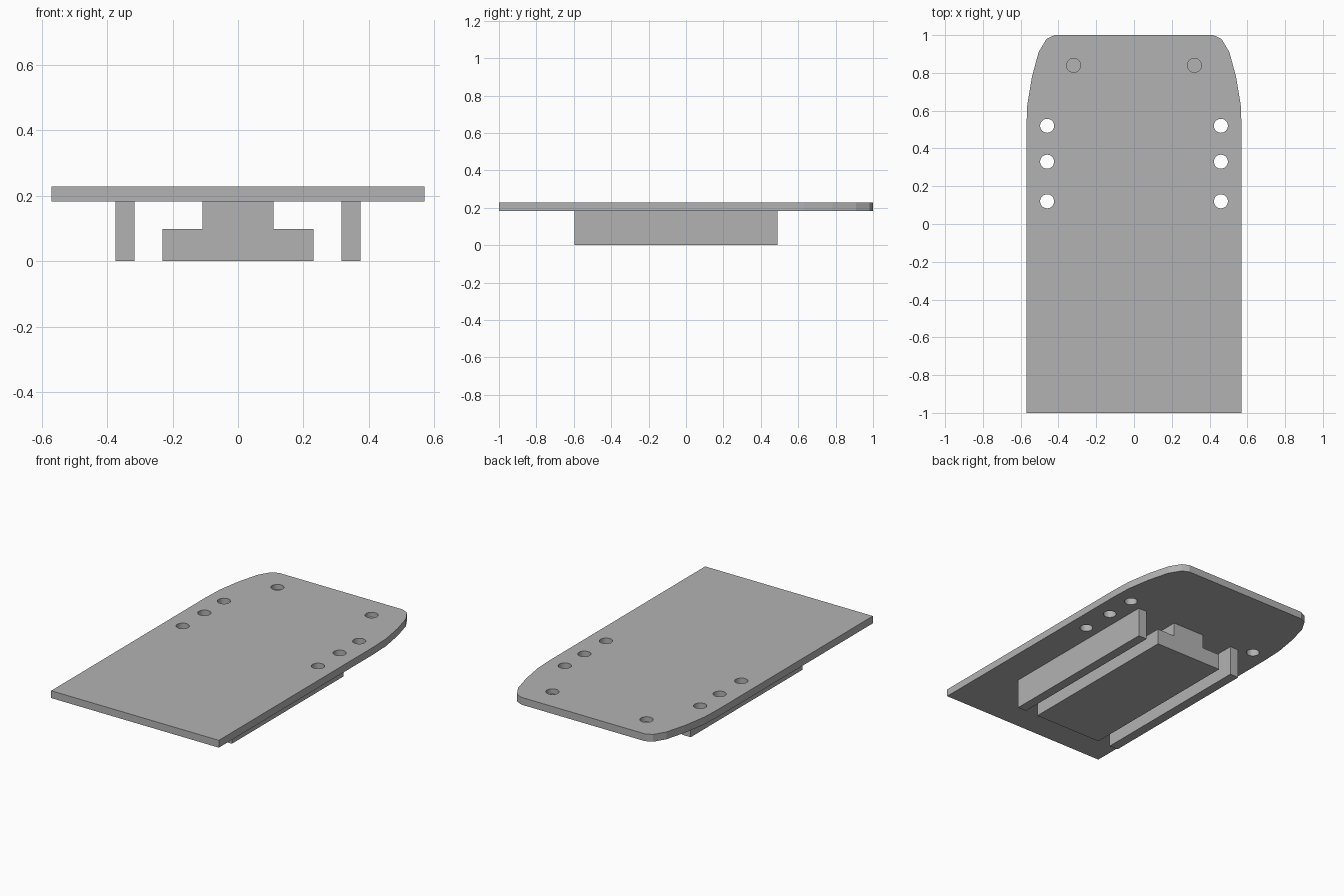
import bpy
import bmesh

cube = bpy.data.objects.get("Cube")
if cube:
    bpy.data.objects.remove(cube, do_unlink=True)

grey = bpy.data.materials.new("plain grey")
grey.use_nodes = True
colour = (0.45, 0.45, 0.45, 1)
grey.diffuse_color = colour
grey.node_tree.nodes["Principled BSDF"].inputs["Base Color"].default_value = colour


def extrude_profile(name, points, direction):
    """Make a solid by sweeping a closed 3D profile along a vector."""
    bm = bmesh.new()
    face = bm.faces.new([bm.verts.new(p) for p in points])
    swept = bmesh.ops.extrude_face_region(bm, geom=[face])["geom"]
    verts = [v for v in swept if isinstance(v, bmesh.types.BMVert)]
    bmesh.ops.translate(bm, verts=verts, vec=direction)
    bmesh.ops.recalc_face_normals(bm, faces=bm.faces)
    mesh = bpy.data.meshes.new(name)
    bm.to_mesh(mesh)
    bm.free()
    mesh.materials.append(grey)
    obj = bpy.data.objects.new(name, mesh)
    bpy.context.collection.objects.link(obj)
    return obj


TOP, UNDER = 0.228, 0.183
BACK, FRONT = 0.49, -0.595
run = (0, BACK - FRONT, 0)

# Deck plate with a rounded back end
half = [(0.57, -1), (0.57, 0.5), (0.565, 0.63), (0.54, 0.78),
        (0.505, 0.91), (0.463, 0.98), (0.42, 1)]
outline = half + [(-x, y) for x, y in reversed(half)]
plate = extrude_profile("deck_plate", [(x, y, UNDER) for x, y in outline],
                        (0, 0, TOP - UNDER))

# Through holes along the sides and blind holes near the back
holes = [(0.46, y, UNDER - 0.05) for y in (0.12, 0.33, 0.52)]
holes.append((0.32, 0.84, TOP - 0.03))
for x, y, floor in holes:
    for side in (-1, 1):
        height = TOP + 0.05 - floor
        bpy.ops.mesh.primitive_cylinder_add(
            vertices=32, radius=0.037, depth=height,
            location=(side * x, y, floor + height / 2))
        cutter = bpy.context.object
        cutter.name = "hole_cutter"
        cutter.hide_render = True
        cutter.data.materials.append(grey)
        bpy.context.view_layer.objects.active = plate
        cut = plate.modifiers.new("hole", 'BOOLEAN')
        cut.operation = 'DIFFERENCE'
        cut.solver = 'EXACT'
        cut.object = cutter
        bpy.ops.object.modifier_apply(modifier=cut.name)
        bpy.data.objects.remove(cutter, do_unlink=True)

# Central runner: an upside-down T section
step = 0.098
runner_half = [(0.23, 0), (0.23, step), (0.108, step), (0.108, UNDER)]
section = runner_half + [(-x, z) for x, z in reversed(runner_half)]
extrude_profile("central_runner", [(x, FRONT, z) for x, z in section], run)

# Side rails
for side, name in ((1, "left_rail"), (-1, "right_rail")):
    corners = [(0.316, 0), (0.375, 0), (0.375, UNDER), (0.316, UNDER)]
    extrude_profile(name, [(side * x, FRONT, z) for x, z in corners], run)
